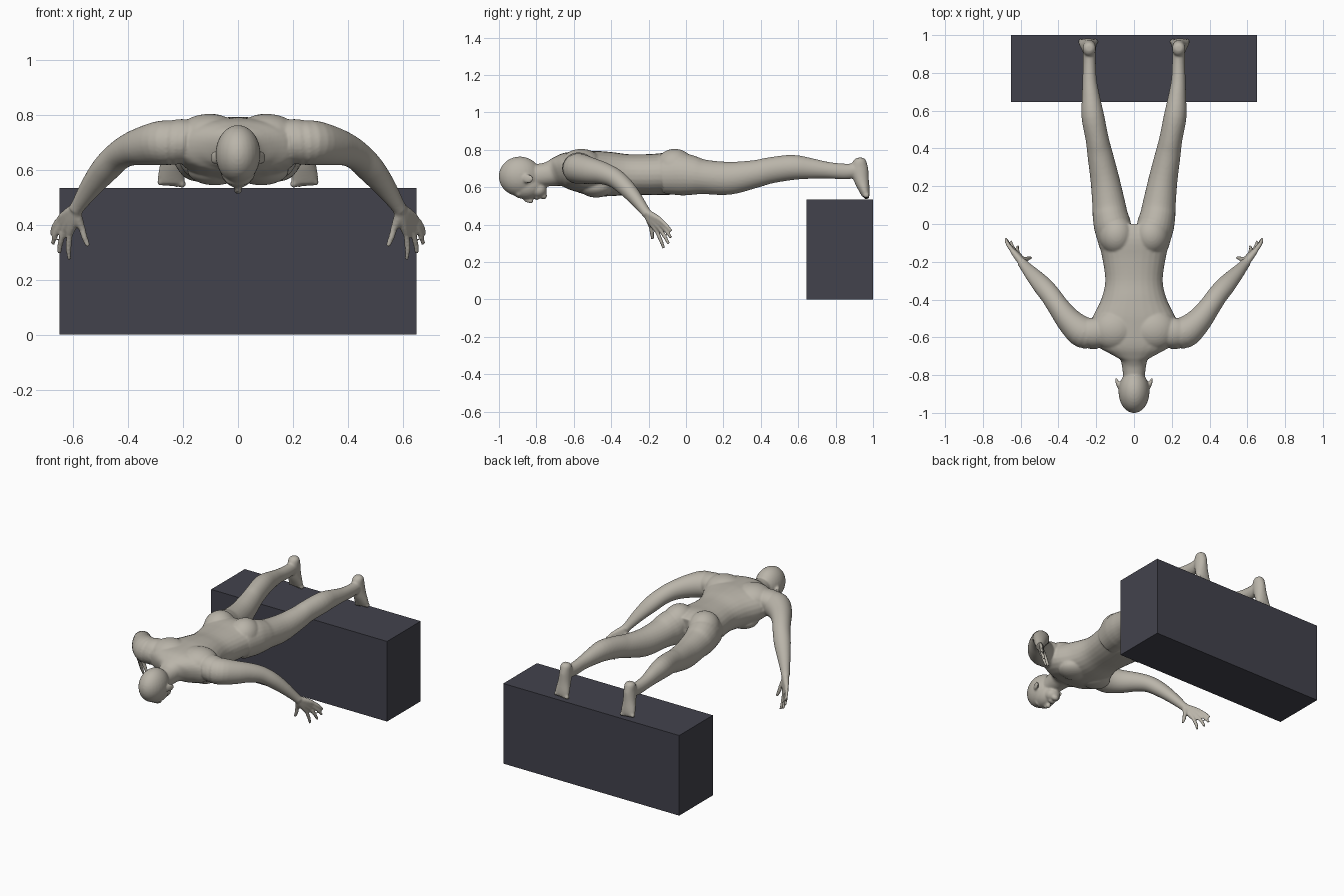
import bpy, bmesh, math
from mathutils import Vector, Matrix

if "Cube" in bpy.data.objects:
    bpy.data.objects.remove(bpy.data.objects["Cube"], do_unlink=True)


def material(name, rgb):
    mat = bpy.data.materials.new(name)
    mat.use_nodes = True
    mat.diffuse_color = (*rgb, 1)
    mat.node_tree.nodes["Principled BSDF"].inputs["Base Color"].default_value = (*rgb, 1)
    return mat


SKIN = material("warm grey skin", (0.49, 0.46, 0.40))
DARK = material("dark slate", (0.055, 0.055, 0.073))


def add_object(name, bm, *materials):
    mesh = bpy.data.meshes.new(name)
    bm.to_mesh(mesh)
    bm.free()
    obj = bpy.data.objects.new(name, mesh)
    bpy.context.collection.objects.link(obj)
    for mat in materials:
        mesh.materials.append(mat)
    return obj


def catmull(a, b, c, d, t):
    return 0.5 * (2 * b + (c - a) * t + (2 * a - 5 * b + 4 * c - d) * t * t
                  + (3 * b - a - 3 * c + d) * t ** 3)


def loft(bm, stations, side=1, steps=4, count=28, power=1.0):
    """Smooth tube through stations (x, y, z, half width, half depth)."""
    path = []
    last = len(stations) - 1
    for i in range(last):
        quad = [stations[min(max(i + k, 0), last)] for k in (-1, 0, 1, 2)]
        for j in range(steps):
            path.append([catmull(*v, j / steps) for v in zip(*quad)])
    path.append(list(stations[-1]))
    rings = []
    for i, (x, y, z, wide, deep) in enumerate(path):
        before, after = path[max(i - 1, 0)], path[min(i + 1, len(path) - 1)]
        tangent = (Vector(after[:3]) - Vector(before[:3])).normalized()
        across = Vector((1, 0, 0))
        across = (across - tangent * across.dot(tangent)).normalized()
        up = across.cross(tangent)
        ring = []
        for k in range(count):
            a = math.tau * k / count
            c, s = math.cos(a), math.sin(a)
            c = math.copysign(abs(c) ** power, c)
            s = math.copysign(abs(s) ** power, s)
            p = Vector((x, y, z)) + across * wide * c + up * deep * s
            ring.append(bm.verts.new((p.x * side, p.y, p.z)))
        rings.append(ring)
    for a, b in zip(rings, rings[1:]):
        for k in range(count):
            n = (k + 1) % count
            bm.faces.new((a[k], a[n], b[n], b[k]))
    bm.faces.new(rings[0])
    bm.faces.new(rings[-1])


def ball(bm, centre, radii, side=1, turn=0):
    x, y, z = centre
    place = (Matrix.Translation((x * side, y, z)) @ Matrix.Rotation(turn * side, 4, "Z")
             @ Matrix.Diagonal((*radii, 1)))
    bmesh.ops.create_uvsphere(bm, u_segments=28, v_segments=18, radius=1, matrix=place)


def finger(bm, base, tip, radius, side):
    base, tip = Vector(base), Vector(tip)
    middle = base.lerp(tip, 0.55) + Vector((0.004, 0, 0.003))
    loft(bm, [(*base, radius, radius), (*middle, radius * 0.95, radius * 0.95),
              (*tip, radius * 0.7, radius * 0.7)], side, count=12)


# Support block under the feet
bm = bmesh.new()
bmesh.ops.create_cube(bm, size=1, matrix=Matrix.Translation((0, 0.8225, 0.2675))
                      @ Matrix.Diagonal((1.3, 0.355, 0.535, 1)))
add_object("support_block", bm, DARK)

# Torso and neck
bm = bmesh.new()
torso = [
    (-0.82, 0.660, 0.056, 0.060), (-0.75, 0.668, 0.064, 0.064),
    (-0.71, 0.677, 0.078, 0.072), (-0.68, 0.685, 0.135, 0.082),
    (-0.64, 0.690, 0.205, 0.096), (-0.58, 0.685, 0.235, 0.108),
    (-0.50, 0.675, 0.222, 0.120), (-0.40, 0.670, 0.174, 0.118),
    (-0.30, 0.668, 0.152, 0.108), (-0.18, 0.668, 0.168, 0.110),
    (-0.08, 0.672, 0.190, 0.112), (-0.01, 0.665, 0.195, 0.095),
]
loft(bm, [(0, *row) for row in torso], power=0.92)

# Head: skull, face, jaw, brow, nose, lips and chin
ball(bm, (0, -0.888, 0.658), (0.082, 0.113, 0.106))
ball(bm, (0, -0.855, 0.608), (0.066, 0.092, 0.072))
ball(bm, (0, -0.790, 0.585), (0.050, 0.046, 0.042))
ball(bm, (0, -0.893, 0.566), (0.050, 0.022, 0.024))
ball(bm, (0, -0.842, 0.534), (0.012, 0.026, 0.018))
ball(bm, (0, -0.829, 0.526), (0.016, 0.012, 0.013))
ball(bm, (0, -0.797, 0.546), (0.025, 0.015, 0.014))
ball(bm, (0, -0.762, 0.553), (0.024, 0.019, 0.018))

leg = [
    (0.100, -0.12, 0.665, 0.082, 0.100), (0.112, -0.02, 0.668, 0.098, 0.112),
    (0.125, 0.04, 0.662, 0.094, 0.104), (0.133, 0.10, 0.655, 0.088, 0.092),
    (0.153, 0.23, 0.648, 0.077, 0.088), (0.180, 0.37, 0.671, 0.067, 0.074),
    (0.195, 0.45, 0.690, 0.061, 0.070), (0.218, 0.57, 0.706, 0.060, 0.067),
    (0.228, 0.67, 0.700, 0.048, 0.055), (0.235, 0.76, 0.691, 0.038, 0.044),
    (0.236, 0.85, 0.684, 0.034, 0.042), (0.237, 0.92, 0.690, 0.032, 0.038),
]
foot = [
    (0.237, 0.930, 0.758, 0.016, 0.016), (0.237, 0.930, 0.742, 0.032, 0.034),
    (0.237, 0.928, 0.700, 0.036, 0.046), (0.240, 0.938, 0.640, 0.040, 0.040),
    (0.243, 0.954, 0.585, 0.048, 0.029), (0.243, 0.962, 0.555, 0.049, 0.021),
]
arm = [
    (0.190, -0.585, 0.695, 0.070, 0.080), (0.265, -0.575, 0.700, 0.084, 0.082),
    (0.335, -0.520, 0.690, 0.070, 0.073), (0.395, -0.445, 0.675, 0.058, 0.060),
    (0.440, -0.380, 0.648, 0.054, 0.052), (0.485, -0.325, 0.602, 0.052, 0.047),
    (0.535, -0.270, 0.540, 0.041, 0.037), (0.580, -0.220, 0.474, 0.028, 0.027),
    (0.592, -0.205, 0.455, 0.027, 0.027),
]
wrist = Vector((0.582, -0.218, 0.468))
knuckles = [(0.646, -0.140, 0.428), (0.641, -0.138, 0.407),
            (0.630, -0.145, 0.386), (0.613, -0.158, 0.368)]
tips = [(0.680, -0.078, 0.365), (0.676, -0.080, 0.330),
        (0.652, -0.092, 0.297), (0.615, -0.118, 0.274)]

for side in (1, -1):
    loft(bm, leg, side)
    loft(bm, foot, side)
    loft(bm, arm, side)
    # Toes
    for k in range(5):
        size = 0.014 if k == 0 else 0.0105
        ball(bm, (0.204 + 0.020 * k, 0.964, 0.549 + 0.002 * k), (size, 0.017, 0.014), side)
    # Palm bones, fingers and thumb
    for base, tip in zip(knuckles, tips):
        base = Vector(base)
        start = wrist.lerp(base, 0.15)
        loft(bm, [(*start, 0.020, 0.020), (*wrist.lerp(base, 0.6), 0.018, 0.018),
                  (*base, 0.013, 0.013)], side, count=14)
        finger(bm, base, tip, 0.0115, side)
    finger(bm, wrist.lerp(Vector(knuckles[3]), 0.2), (0.568, -0.185, 0.385), 0.018, side)
    finger(bm, (0.570, -0.188, 0.395), (0.546, -0.178, 0.322), 0.0125, side)
    # Shoulder blade, chest, buttock and ear
    ball(bm, (0.105, -0.560, 0.725), (0.120, 0.110, 0.080), side)
    ball(bm, (0.205, -0.575, 0.720), (0.100, 0.080, 0.066), side)
    ball(bm, (0.085, -0.480, 0.600), (0.100, 0.090, 0.055), side)
    ball(bm, (0.092, -0.060, 0.708), (0.094, 0.105, 0.097), side)
    ball(bm, (0.087, -0.845, 0.645), (0.009, 0.032, 0.024), side, turn=-0.3)

# Fuse the parts into one smooth skin
bmesh.ops.recalc_face_normals(bm, faces=bm.faces)
body = add_object("body", bm, SKIN, DARK)
remesh = body.modifiers.new("fuse", "REMESH")
remesh.mode = "VOXEL"
remesh.voxel_size = 0.0062
relax = body.modifiers.new("relax", "SMOOTH")
relax.factor = 0.5
relax.iterations = 5
graph = bpy.context.evaluated_depsgraph_get()
fused = bpy.data.meshes.new_from_object(body.evaluated_get(graph))
body.modifiers.clear()

# Cut clean hems and colour the shorts between them
WAIST, HEM = -0.18, 0.10
bm = bmesh.new()
bm.from_mesh(fused)
for y in (WAIST, HEM):
    bmesh.ops.bisect_plane(bm, geom=bm.verts[:] + bm.edges[:] + bm.faces[:], dist=0.0001,
                           plane_co=(0, y, 0), plane_no=(0, 1, 0))
for face in bm.faces:
    centre = face.calc_center_median()
    face.smooth = True
    face.material_index = int(WAIST < centre.y < HEM and abs(centre.x) < 0.35)
bm.to_mesh(fused)
bm.free()
fused.materials.clear()
for mat in (SKIN, DARK):
    fused.materials.append(mat)
body.data = fused
